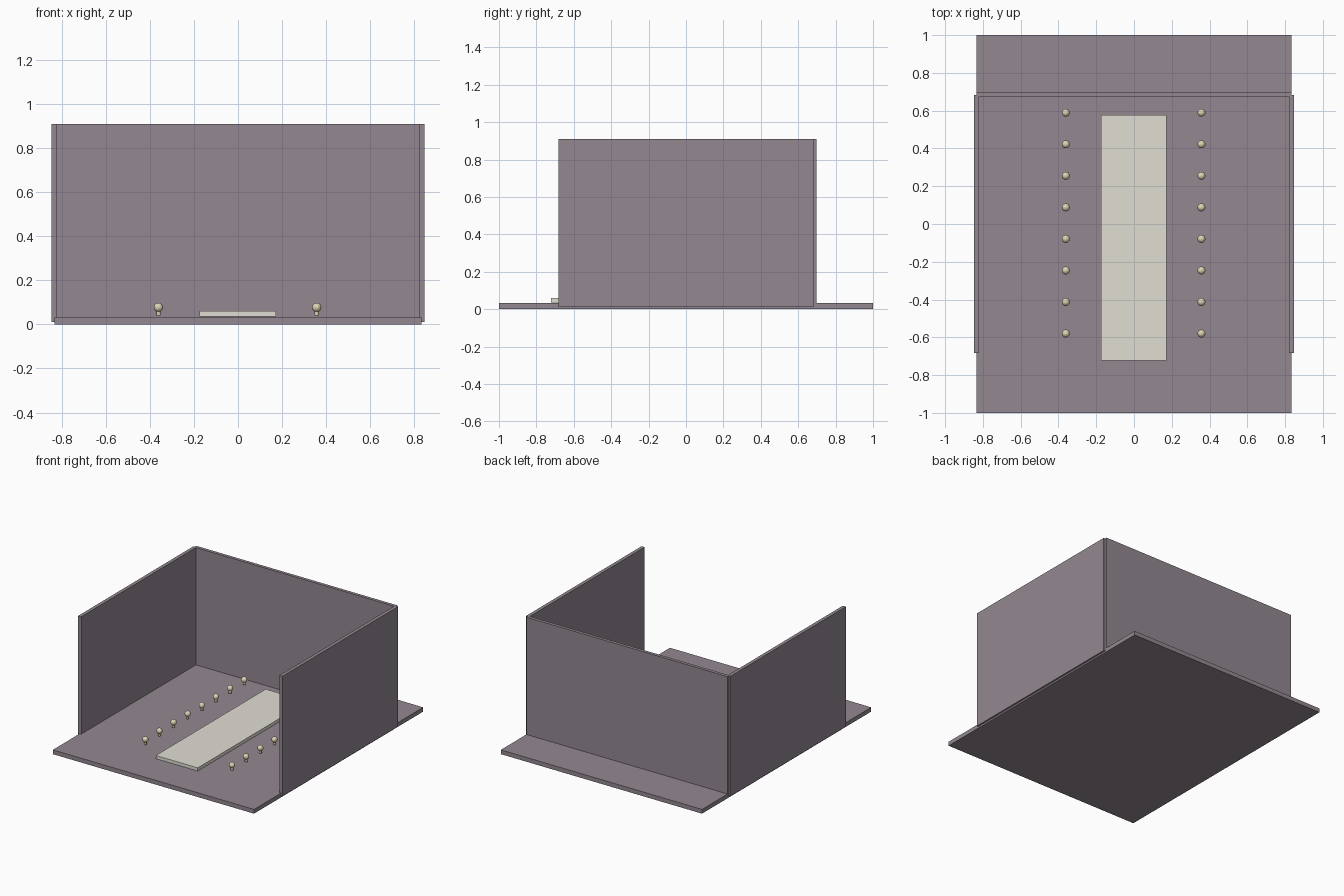
import bpy

if "Cube" in bpy.data.objects:
    bpy.data.objects.remove(bpy.data.objects["Cube"])


def material(name, rgb):
    m = bpy.data.materials.new(name)
    m.diffuse_color = (*rgb, 1)
    m.use_nodes = True
    m.node_tree.nodes["Principled BSDF"].inputs["Base Color"].default_value = m.diffuse_color
    return m


plaster = material("plaster", (0.29, 0.245, 0.285))
cream = material("cream", (0.75, 0.73, 0.65))
brass = material("brass", (0.72, 0.64, 0.45))


def box(name, x0, x1, y0, y1, z0, z1, mat):
    bpy.ops.mesh.primitive_cube_add(
        size=1, location=((x0 + x1) / 2, (y0 + y1) / 2, (z0 + z1) / 2))
    o = bpy.context.object
    o.name = name
    o.scale = (x1 - x0, y1 - y0, z1 - z0)
    bpy.ops.object.transform_apply(location=False, rotation=False, scale=True)
    o.data.materials.append(mat)
    return o


# Room shell: floor, back wall, two side walls
box("floor", -0.833, 0.833, -1, 1, 0, 0.032, plaster)
box("back_wall", -0.833, 0.833, 0.674, 0.698, 0.012, 0.91, plaster)
box("left_wall", -0.846, -0.82, -0.682, 0.682, 0.012, 0.91, plaster)
box("right_wall", 0.82, 0.846, -0.682, 0.682, 0.012, 0.91, plaster)

# Long central slab, just above the floor
box("runway_slab", -0.175, 0.172, -0.722, 0.578, 0.036, 0.06, cream)

# Two rows of small ball-topped stools
for side, x in (("left", -0.361), ("right", 0.357)):
    for i in range(8):
        y = -0.58 + i * 0.167
        bpy.ops.mesh.primitive_cylinder_add(
            vertices=16, radius=0.01, depth=0.027, location=(x, y, 0.0535))
        stem = bpy.context.object
        stem.name = f"{side}_stem_{i + 1}"
        stem.data.materials.append(brass)
        bpy.ops.object.shade_smooth_by_angle()
        bpy.ops.mesh.primitive_uv_sphere_add(
            segments=24, ring_count=12, radius=0.021, location=(x, y, 0.077))
        ball = bpy.context.object
        ball.name = f"{side}_ball_{i + 1}"
        ball.data.materials.append(brass)
        bpy.ops.object.shade_smooth()
